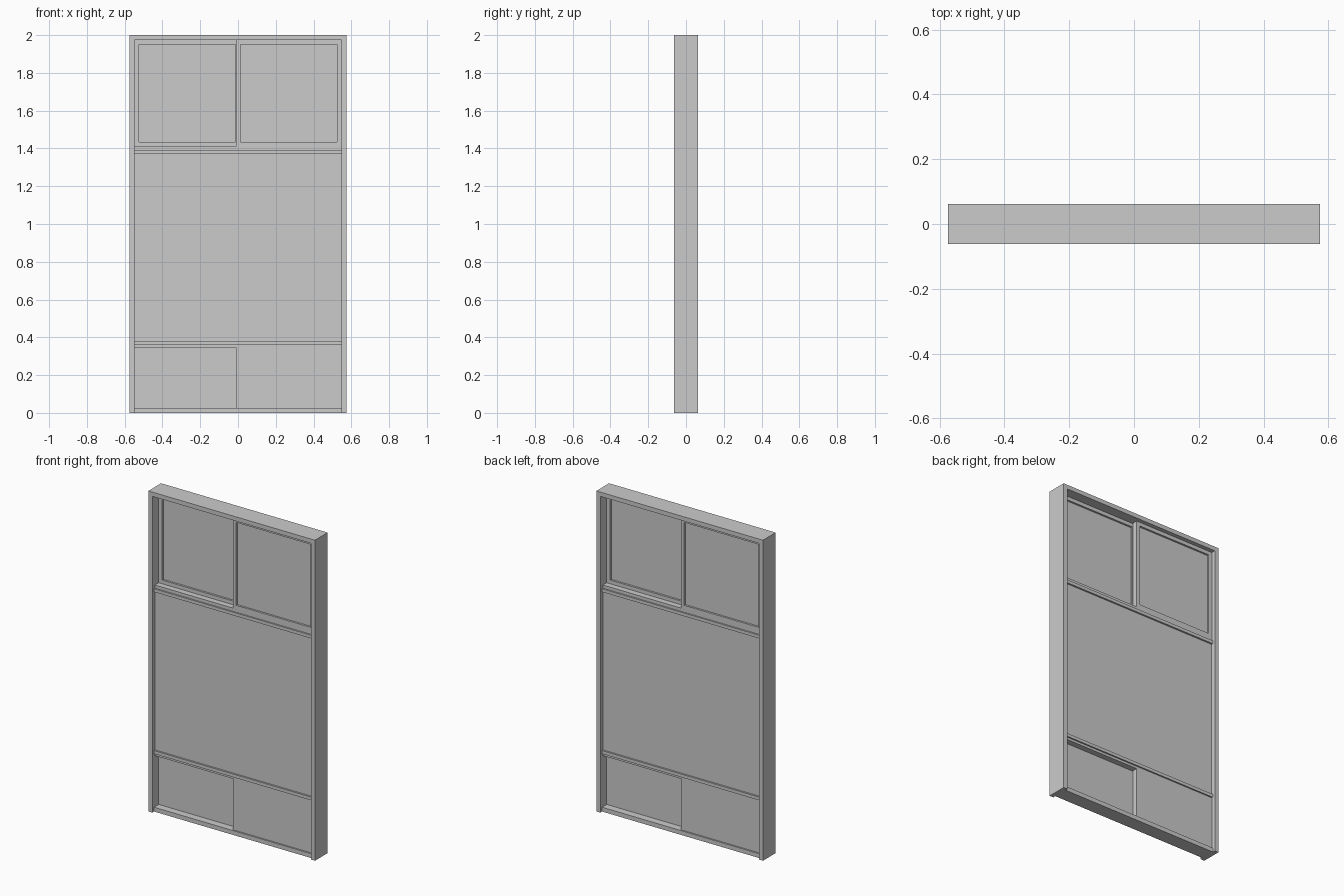
import bpy
import bmesh
from mathutils import Matrix, Vector

if "Cube" in bpy.data.objects:
    bpy.data.objects.remove(bpy.data.objects["Cube"])

# Main sizes
W, D, H = 0.575, 0.0625, 2.0      # half width, half depth, height
T = 0.027                         # frame thickness
IN = W - T                        # half width of the opening
RAIL, SASH, PANEL = 0.045, 0.036, 0.034


def add_box(bm, x, y, z):
    size = Vector((x[1] - x[0], y[1] - y[0], z[1] - z[0]))
    mid = Vector((x[0] + x[1], y[0] + y[1], z[0] + z[1])) / 2
    bmesh.ops.create_cube(bm, size=1.0,
                          matrix=Matrix.Translation(mid) @ Matrix.Diagonal((*size, 1)))


def make(name, *boxes, turn=False):
    """One object from boxes; turn swaps it to the other side of the cabinet."""
    bm = bmesh.new()
    for b in boxes:
        add_box(bm, *b)
    if turn:
        bmesh.ops.rotate(bm, verts=bm.verts, matrix=Matrix.Rotation(3.14159265, 3, 'Z'))
    mesh = bpy.data.meshes.new(name)
    bm.to_mesh(mesh)
    bm.free()
    ob = bpy.data.objects.new(name, mesh)
    bpy.context.collection.objects.link(ob)
    return ob


# Outer frame: jambs, head and set-back sill
for name, s in (("left_jamb", -1), ("right_jamb", 1)):
    make(name, (sorted((s * IN, s * W)), (-D, D), (0, H)))
make("head", ((-IN, IN), (-D, D), (H - T, H)))
make("sill", ((-IN, IN), (-RAIL, RAIL), (0, T)))

# Transoms with the stepped tracks for the sliding leaves
for name, z, track in (("upper_transom", (1.37, 1.39), (1.39, 1.41)),
                       ("lower_transom", (0.36, 0.38), (0.345, 0.36))):
    make(name, ((-IN, IN), (-RAIL, RAIL), z))
    make(name + "_track", ((-IN, IN), (-SASH, SASH), track))

# Fixed middle panel
make("middle_panel", ((-IN, IN), (-PANEL, PANEL), (0.38, 1.37)))

# Sliding leaves: front one on the right, rear one on the left
x0, x1, z0, z1, b = -0.01, IN, 1.41, H - T, 0.023
y = (-SASH, -0.001)
for name, turn in (("front", False), ("rear", True)):
    make(name + "_sash",
         ((x0, x0 + b), y, (z0, z1)),
         ((x1 - b, x1), y, (z0, z1)),
         ((x0 + b, x1 - b), y, (z0, z0 + b)),
         ((x0 + b, x1 - b), y, (z1 - b, z1)), turn=turn)
    make(name + "_pane", ((x0 + b, x1 - b), (-0.024, -0.013), (z0 + b, z1 - b)), turn=turn)
    make(name + "_lower_panel", ((x0, x1), y, (T, 0.345)), turn=turn)
